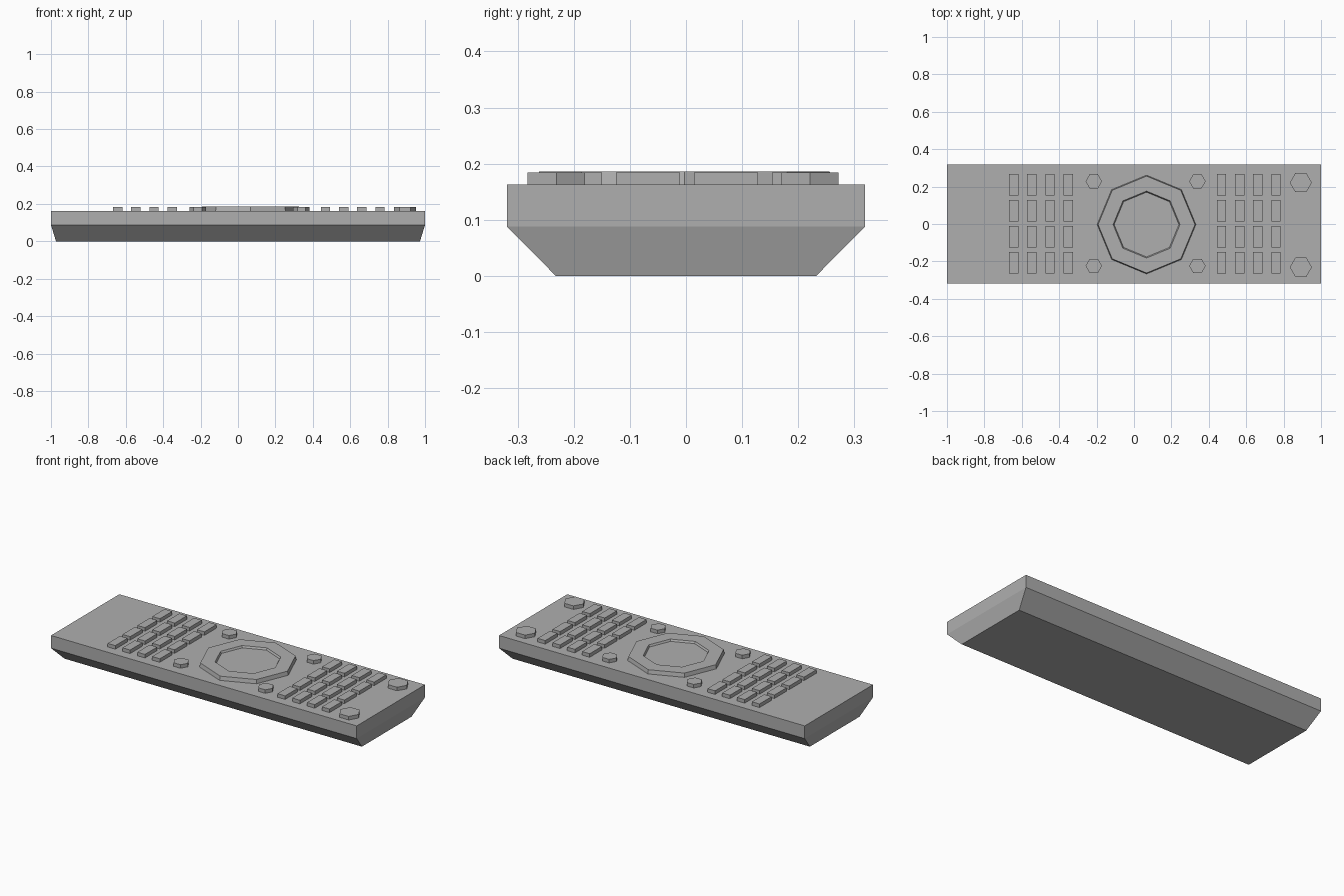
import bpy, bmesh
from math import cos, sin, tau

if "Cube" in bpy.data.objects:
    bpy.data.objects.remove(bpy.data.objects["Cube"])

GREY = bpy.data.materials.new("dark_grey_plastic")
GREY.diffuse_color = (0.43, 0.43, 0.43, 1)
GREY.use_nodes = True
GREY.node_tree.nodes["Principled BSDF"].inputs["Base Color"].default_value = GREY.diffuse_color


def ring_points(cx, cy, r, n):
    return [(cx + r * cos(tau * i / n), cy + r * sin(tau * i / n)) for i in range(n)]


def rect_points(hx, hy, cx=0, cy=0):
    return [(cx - hx, cy - hy), (cx + hx, cy - hy), (cx + hx, cy + hy), (cx - hx, cy + hy)]


def loft(name, sections):
    """Bridge a stack of matching (outline, z) sections and cap both ends."""
    bm = bmesh.new()
    loops = [[bm.verts.new((x, y, z)) for x, y in pts] for pts, z in sections]
    for a, b in zip(loops, loops[1:]):
        n = len(a)
        for i in range(n):
            j = (i + 1) % n
            bm.faces.new((a[i], a[j], b[j], b[i]))
    bm.faces.new(loops[0][::-1])
    bm.faces.new(loops[-1])
    bmesh.ops.recalc_face_normals(bm, faces=bm.faces)
    mesh = bpy.data.meshes.new(name)
    bm.to_mesh(mesh)
    bm.free()
    mesh.materials.append(GREY)
    obj = bpy.data.objects.new(name, mesh)
    bpy.context.collection.objects.link(obj)
    return obj


TOP, KEY_TOP = 0.163, 0.184

# Casing with chamfered underside
loft("casing", [(rect_points(0.973, 0.232), 0),
                (rect_points(1.0, 0.319), 0.088),
                (rect_points(1.0, 0.319), TOP)])

# Two pads of 4 x 4 rectangular keys
for pad, x0 in (("left", -0.643), ("right", 0.468)):
    for col in range(4):
        for row in range(4):
            pts = rect_points(0.025, 0.057, x0 + col * 0.097, 0.210 - row * 0.139)
            loft(f"{pad}_key_{col}_{row}", [(pts, TOP - 0.005), (pts, KEY_TOP)])

# Hexagonal buttons: four around the dial, two at the end
for x, r, y0 in ((-0.215, 0.044, 0.228), (0.339, 0.044, 0.228), (0.892, 0.059, 0.221)):
    for y in (y0, y0 - 0.452):
        pts = ring_points(x, y, r, 6)
        loft("hex_button", [(pts, TOP - 0.005), (pts, KEY_TOP)])

# Octagonal dial with a shallow recessed centre
loft("dial", [(ring_points(0.067, -0.003, r, 8), z) for r, z in
              ((0.264, TOP - 0.005), (0.264, TOP), (0.259, 0.186),
               (0.179, 0.186), (0.173, 0.175))])
